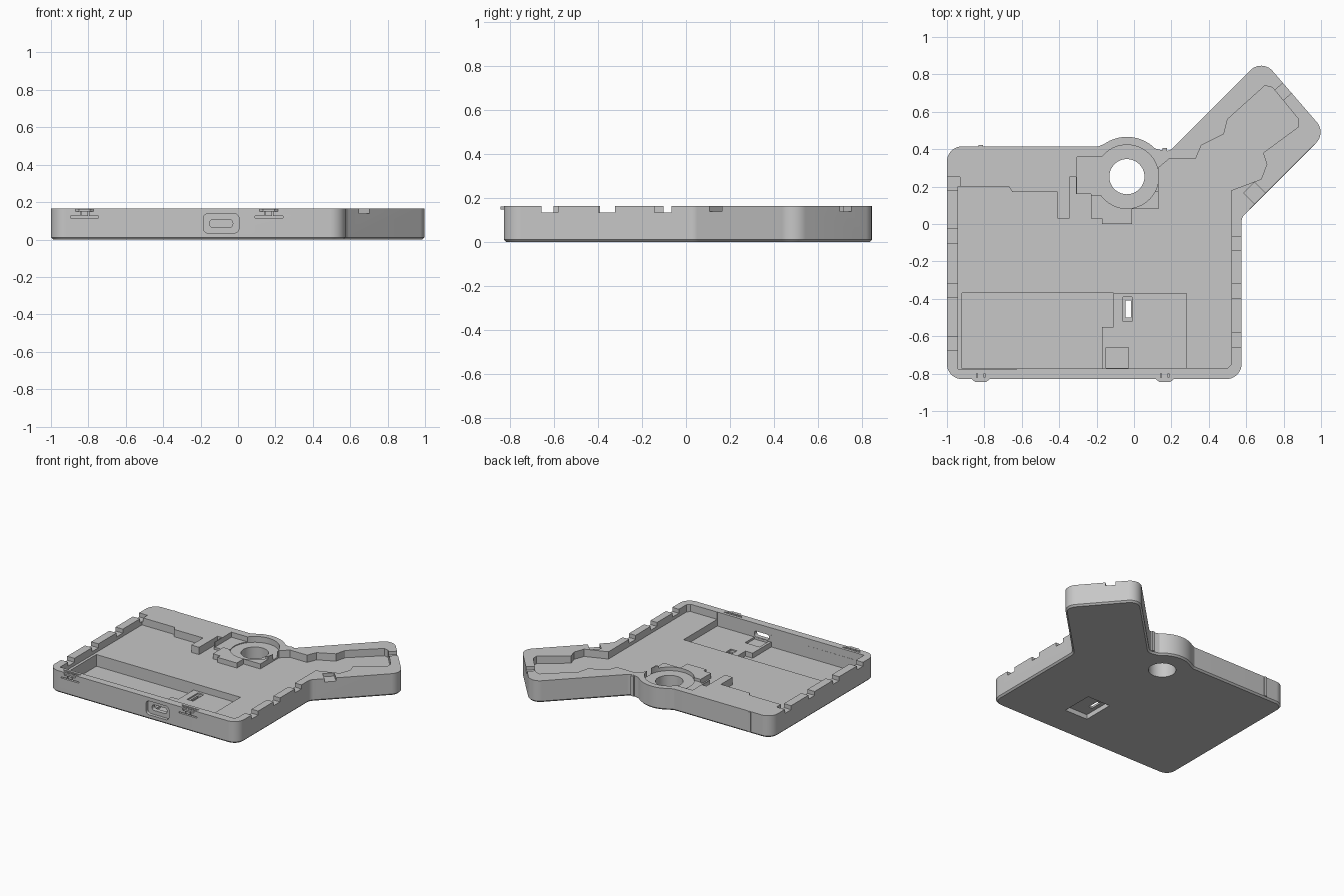
import bpy, bmesh, math
from mathutils import Vector, Matrix

old = bpy.data.objects.get("Cube")
if old:
    bpy.data.objects.remove(old, do_unlink=True)

TOP = 0.165
FLOOR = 0.11
OVER = 0.3

grey = bpy.data.materials.new("light grey plastic")
grey.use_nodes = True
colour = (0.57, 0.57, 0.57, 1)
grey.diffuse_color = colour
grey.node_tree.nodes["Principled BSDF"].inputs["Base Color"].default_value = colour


def rounded(corners, steps=8):
    """Outline from (x, y, radius) corners, each replaced by an arc."""
    outline = []
    count = len(corners)
    for i, (x, y, radius) in enumerate(corners):
        here = Vector((x, y))
        before = (Vector(corners[i - 1][:2]) - here).normalized()
        after = (Vector(corners[(i + 1) % count][:2]) - here).normalized()
        if radius == 0:
            outline.append((x, y))
            continue
        half = before.angle(after) / 2
        start = here + before * radius / math.tan(half)
        end = here + after * radius / math.tan(half)
        centre = here + (before + after).normalized() * radius / math.sin(half)
        for s in range(steps + 1):
            spoke = start.lerp(end, s / steps) - centre
            outline.append(tuple(centre + spoke.normalized() * radius))
    return outline


def circle(x, y, radius, steps=64):
    turn = 2 * math.pi / steps
    return [(x + radius * math.cos(i * turn), y + radius * math.sin(i * turn)) for i in range(steps)]


def rect(x0, x1, y0, y1):
    return [(x0, y0), (x1, y0), (x1, y1), (x0, y1)]


def prism(name, outline, low, high, chamfer=0, matrix=None):
    """Extrude an outline upwards, with an optional chamfer at the bottom."""
    bm = bmesh.new()
    base = bm.faces.new([bm.verts.new((x, y, low)) for x, y in outline])
    up = bmesh.ops.extrude_face_region(bm, geom=[base], use_keep_orig=True)
    bmesh.ops.translate(bm, vec=(0, 0, high - low),
                        verts=[v for v in up["geom"] if isinstance(v, bmesh.types.BMVert)])
    bmesh.ops.recalc_face_normals(bm, faces=bm.faces)
    if chamfer:
        edges = [e for e in bm.edges if all(v.co.z < low + chamfer for v in e.verts)]
        bmesh.ops.bevel(bm, geom=edges, offset=chamfer, segments=1, affect='EDGES')
    if matrix:
        bm.transform(matrix)
    mesh = bpy.data.meshes.new(name)
    bm.to_mesh(mesh)
    bm.free()
    mesh.materials.append(grey)
    obj = bpy.data.objects.new(name, mesh)
    bpy.context.collection.objects.link(obj)
    return obj


def cut(target, outline, low, high=OVER, matrix=None):
    cutter = prism("cutter", outline, low, high, matrix=matrix)
    cutter.hide_render = True
    bpy.context.view_layer.objects.active = target
    mod = target.modifiers.new("cut", 'BOOLEAN')
    mod.operation = 'DIFFERENCE'
    mod.solver = 'EXACT'
    mod.object = cutter
    bpy.ops.object.modifier_apply(modifier=mod.name)
    bpy.data.objects.remove(cutter, do_unlink=True)


# Case shell: square body, round bulge and diagonal arm
HX, HY = -0.038, 0.253
bulge = [(HX + 0.213 * math.cos(math.radians(a)), HY + 0.213 * math.sin(math.radians(a)), 0)
         for a in range(45, 126, 5)]
shell = rounded([
    (-1, -0.829, 0.08), (0.575, -0.829, 0.08), (0.575, 0.035, 0.06),
    (1.027, 0.487, 0.08), (0.684, 0.884, 0.08), (0.185, 0.385, 0.05),
    *bulge, (-0.19, 0.415, 0.03), (-1, 0.415, 0.08)])
case = prism("case_tray", shell, 0, TOP, chamfer=0.012)

# Main cavity, leaving the wide back rim, rib and hinge pedestal standing
cavity = [
    (-0.94, -0.775), (0.5, -0.77), (0.52, -0.75), (0.52, 0.18), (0.68, 0.24),
    (0.71, 0.32), (0.69, 0.38), (0.88, 0.52), (0.88, 0.56), (0.74, 0.73),
    (0.7, 0.74), (0.5, 0.56), (0.48, 0.48), (0.36, 0.42), (0.33, 0.35),
    (0.19, 0.35), (0.13, 0.3), (0.13, 0.08), (-0.01, 0.08), (-0.01, 0),
    (-0.17, 0), (-0.17, 0.03), (-0.23, 0.03), (-0.23, 0.16), (-0.31, 0.16),
    (-0.31, 0.25), (-0.345, 0.25), (-0.345, 0.03), (-0.41, 0.03), (-0.41, 0.17),
    (-0.65, 0.17), (-0.67, 0.2), (-0.94, 0.2)]
cut(case, cavity, FLOOR)

# Hinge pedestal, bearing recess, through hole and side pocket
cut(case, rect(-0.24, 0.14, -0.02, 0.17), 0.148)
cut(case, rect(-0.305, -0.15, 0.155, 0.358), 0.127)
cut(case, circle(HX, HY, 0.17), 0.121)
cut(case, circle(HX, HY, 0.094), -0.1)

# Battery pocket and the shallower circuit board seat
cut(case, [(-0.92, -0.773), (-0.17, -0.773), (-0.17, -0.55), (-0.11, -0.55),
           (-0.11, -0.37), (-0.92, -0.37)], 0.022)
cut(case, rect(-0.18, 0.28, -0.772, -0.549), 0.06)
cut(case, rect(-0.12, 0.28, -0.56, -0.371), 0.06)
cut(case, rect(-0.15, -0.03, -0.771, -0.66), 0.045)

# Switch slot with its recess underneath
cut(case, rect(-0.06, -0.01, -0.52, -0.39), 0.05)
cut(case, rect(-0.045, -0.015, -0.5, -0.41), -0.1)
cut(case, rect(-0.075, 0.115, -0.59, -0.35), -0.1, 0.035)

# Port in the front wall: wide recess and narrow opening
facing = Matrix.Rotation(math.radians(90), 4, 'X')
for x0, x1, z0, z1, radius, near, far in (
        (-0.185, 0.005, 0.035, 0.138, 0.025, 0.805, 0.9),
        (-0.152, -0.028, 0.065, 0.107, 0.018, 0.74, 0.9)):
    port = rounded([(x, z, radius) for x, z in rect(x0, x1, z0, z1)], 5)
    cut(case, port, near, far, facing)

# Latch notches along both side rims
for y in (0.215, -0.065, -0.355, -0.64):
    cut(case, rect(-1.1, -0.93, y - 0.037, y + 0.037), 0.135)
for y in (-0.105, -0.36, -0.62):
    cut(case, rect(0.515, 0.7, y - 0.038, y + 0.038), 0.135)
# Latch notches on the arm
for x, y, angle, reach, width in ((0.655, 0.155, 45, 0.055, 0.04), (0.8, 0.71, -49.2, 0.05, 0.035)):
    side = Matrix.Translation((x, y, 0)) @ Matrix.Rotation(math.radians(angle), 4, 'Z')
    cut(case, rect(-width, width, -reach, reach), 0.14, matrix=side)

# Snap clips: slits in the front wall, hooks in front, small ribs behind
for side, x, back in (("right", -0.82, 0.422), ("left", 0.165, 0.405)):
    cut(case, rect(x - 0.075, x + 0.075, -0.9, -0.795), 0.116, 0.125)
    cut(case, [(x - 0.055, -0.815), (x + 0.055, -0.815), (x + 0.075, -0.795), (x - 0.075, -0.795)], 0.158)
    for offset in (-0.02, 0.02):
        cut(case, rect(x + offset - 0.003, x + offset + 0.003, -0.9, -0.8), 0.12)
    prism(side + "_front_hook", [(x - 0.06, -0.82), (x - 0.03, -0.844), (x + 0.03, -0.844), (x + 0.06, -0.82)],
          0.15, 0.163)
    prism(side + "_back_rib", rect(x - 0.012, x + 0.012, back - 0.03, back), 0.012, TOP - 0.002)

# Crisp edges with smooth rounded corners
for obj in bpy.context.scene.objects:
    obj.select_set(obj.type == 'MESH')
bpy.context.view_layer.objects.active = case
bpy.ops.object.shade_smooth_by_angle(angle=math.radians(25))
